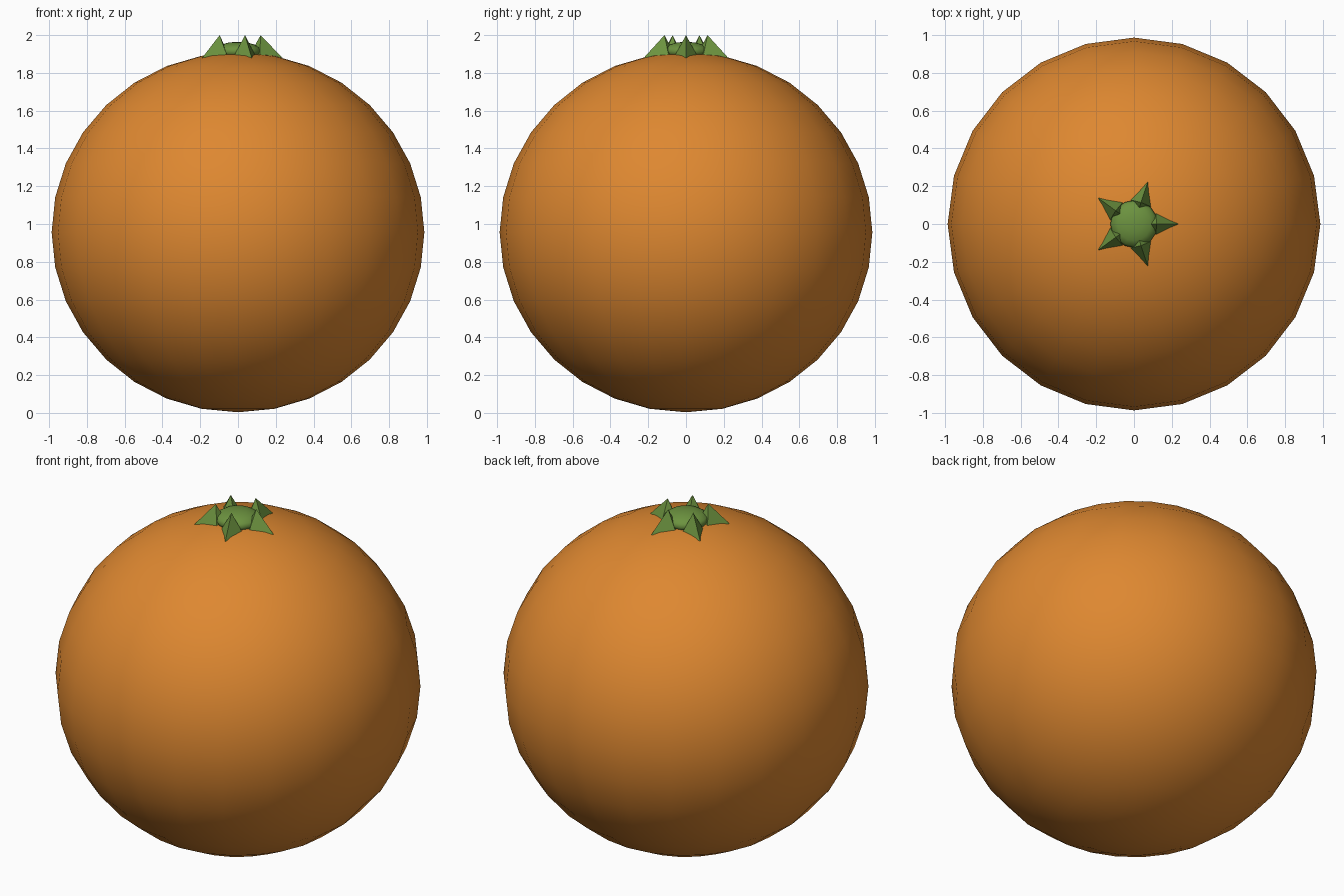
import bpy
import bmesh
from math import cos, sin, tau
from mathutils import Matrix

cube = bpy.data.objects.get("Cube")
if cube:
    bpy.data.objects.remove(cube)


def material(name, colour):
    mat = bpy.data.materials.new(name)
    mat.use_nodes = True
    mat.diffuse_color = colour
    mat.node_tree.nodes["Principled BSDF"].inputs["Base Color"].default_value = colour
    return mat


def finish(bm, name, mat, smooth):
    bmesh.ops.recalc_face_normals(bm, faces=bm.faces)
    for face in bm.faces:
        face.smooth = smooth
    mesh = bpy.data.meshes.new(name)
    bm.to_mesh(mesh)
    bm.free()
    mesh.materials.append(mat)
    obj = bpy.data.objects.new(name, mesh)
    bpy.context.collection.objects.link(obj)
    return obj


def ellipsoid(name, mat, radius, height, z, segments, rings):
    bm = bmesh.new()
    place = Matrix.Translation((0, 0, z)) @ Matrix.Diagonal((radius, radius, height, 1))
    bmesh.ops.create_uvsphere(bm, u_segments=segments, v_segments=rings,
                              radius=1, matrix=place)
    return finish(bm, name, mat, True)


orange = material("orange peel", (0.73, 0.245, 0.03, 1))
green = material("leaf green", (0.15, 0.29, 0.05, 1))

# Slightly squashed round fruit
ellipsoid("fruit", orange, 0.987, 0.953, 0.956, 24, 16)

# Rounded stem button
ellipsoid("stem_button", green, 0.125, 0.05, 1.915, 16, 8)

# Five pointed sepals, each a small pyramid: outer tip, two sides, inner root, peak
for i in range(5):
    a = tau * i / 5
    bm = bmesh.new()
    tip, left, root, right, peak = [
        bm.verts.new((r * cos(a) - w * sin(a), r * sin(a) + w * cos(a), z))
        for r, w, z in ((0.235, 0, 1.88), (0.115, 0.06, 1.89), (0.075, 0, 1.92),
                        (0.115, -0.06, 1.89), (0.12, 0, 2.0))]
    base = (tip, left, root, right)
    for j in range(4):
        bm.faces.new((base[j], base[(j + 1) % 4], peak))
    bm.faces.new((tip, right, left))
    bm.faces.new((left, right, root))
    finish(bm, f"sepal_{i + 1}", green, False)
